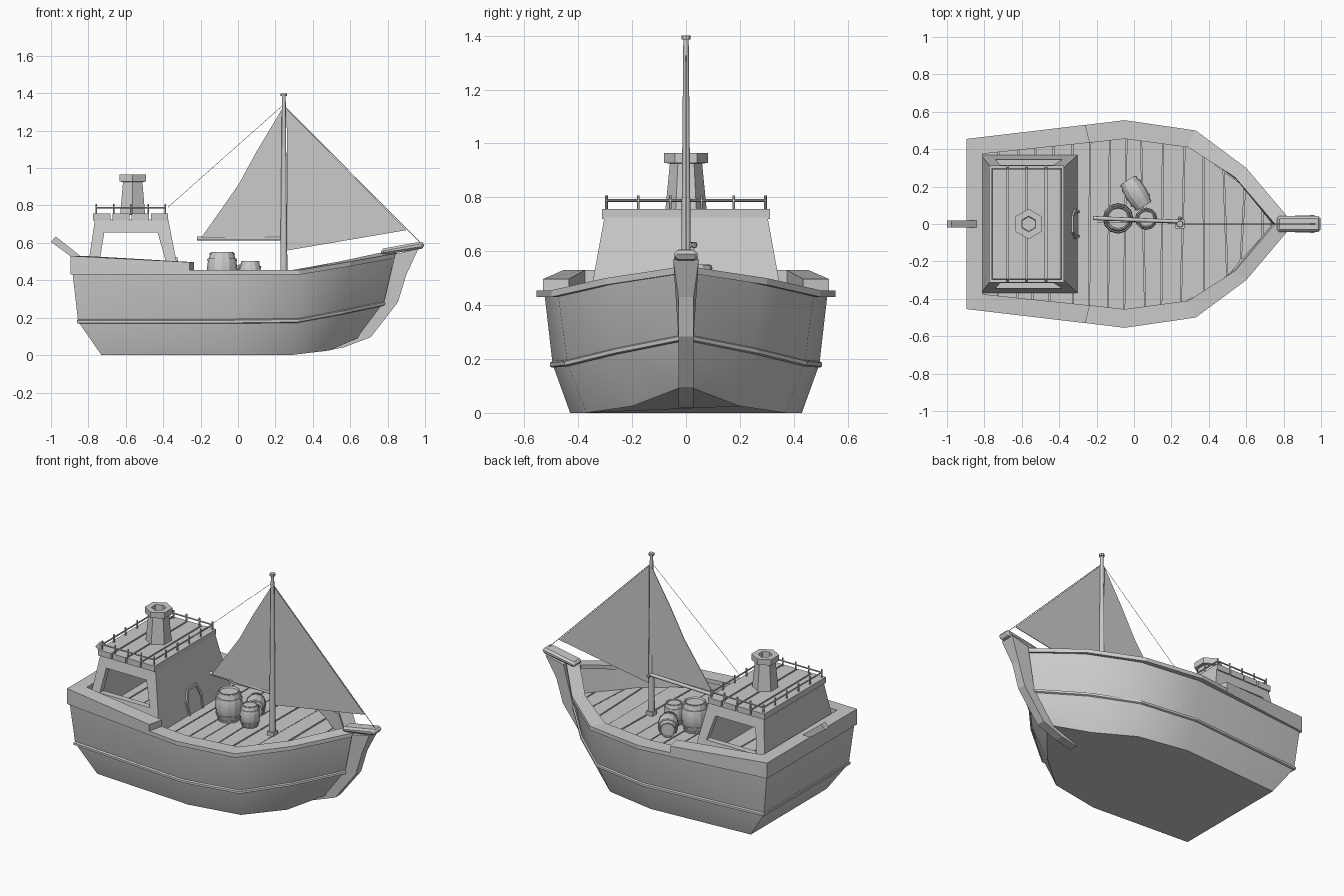
import bpy, bmesh, math, random
from mathutils import Vector, Matrix

if "Cube" in bpy.data.objects:
    bpy.data.objects.remove(bpy.data.objects["Cube"])

random.seed(3)


def finish(bm, name):
    bmesh.ops.remove_doubles(bm, verts=bm.verts, dist=1e-5)
    bmesh.ops.recalc_face_normals(bm, faces=bm.faces)
    me = bpy.data.meshes.new(name)
    bm.to_mesh(me)
    bm.free()
    ob = bpy.data.objects.new(name, me)
    bpy.context.collection.objects.link(ob)
    return ob


def smooth(ob, deg=35):
    bpy.ops.object.select_all(action='DESELECT')
    ob.select_set(True)
    bpy.context.view_layer.objects.active = ob
    bpy.ops.object.shade_smooth_by_angle(angle=math.radians(deg))


def sweep(name, sections, closed=False, caps=True, M=None):
    """Skin consecutive closed polygons; optionally join last to first."""
    bm = bmesh.new()
    rows = [[bm.verts.new(M @ Vector(p) if M else p) for p in s] for s in sections]
    n = len(rows[0])
    for i in range(len(rows) if closed else len(rows) - 1):
        a, b = rows[i], rows[(i + 1) % len(rows)]
        for j in range(n):
            k = (j + 1) % n
            bm.faces.new((a[j], a[k], b[k], b[j]))
    if caps and not closed:
        bm.faces.new(rows[0])
        bm.faces.new(rows[-1])
    return finish(bm, name)


def prism(name, xz, w, y=0):
    """Side-view outline extruded across y."""
    return sweep(name, [[(x, y + s * w, z) for x, z in xz] for s in (-1, 1)])


def rod(name, p, q, r1, r2=None, n=8):
    p, q = Vector(p), Vector(q)
    bm = bmesh.new()
    M = Matrix.Translation((p + q) / 2) @ (q - p).to_track_quat('Z', 'Y').to_matrix().to_4x4()
    bmesh.ops.create_cone(bm, cap_ends=True, segments=n, radius1=r1,
                          radius2=r1 if r2 is None else r2, depth=(q - p).length, matrix=M)
    return finish(bm, name)


def box(name, x0, x1, y0, y1, z0, z1):
    return sweep(name, [[(x0, y0, z), (x1, y0, z), (x1, y1, z), (x0, y1, z)] for z in (z0, z1)])


def frustum(name, lo, hi):
    return sweep(name, [[(x0, -y, z), (x1, -y, z), (x1, y, z), (x0, y, z)]
                        for x0, x1, y, z in (lo, hi)])


def mirror_ring(half):
    return half + [(x, -y, z) for x, y, z in reversed(half)]


DECK = .365
# hull shell: outline rings from keel up, over the edge and down to deck
bottom = [(-.73, .385, 0), (-.05, .43, 0), (.28, .37, 0), (.49, .2, .025), (.66, .004, .1)]
chine = [(-.855, .43, .18), (-.05, .495, .18), (.32, .44, .185), (.56, .255, .23), (.795, .004, .28)]
top = [(-.885, .445, .44), (-.05, .525, .44), (.33, .475, .44), (.595, .28, .485), (.835, .004, .53)]
inner = [(-.83, .39, .44), (-.05, .465, .44), (.3, .418, .44), (.55, .25, .485), (.765, .004, .53)]
deck = [(x - max(0, x - .5) * .1, y * (.96 if x > .5 else 1), DECK - .012) for x, y, z in inner]
smooth(sweep("hull", [mirror_ring(r) for r in (bottom, chine, top, inner, deck)]), 30)

# rubbing strake along the chine
strake = []
for x, y, z in mirror_ring(chine):
    ox, oy = x * 1.006, y + .01 * (1 if y > 0 else -1)
    strake.append([(x, y, z - .012), (ox, oy, z - .008), (ox, oy, z + .006), (x, y, z + .012)])
sweep("rubbing_strake", strake, closed=True)


# cap rail forward and raised bulwark aft
def rail(name, rows):
    half = [[(ox, oy, zt), (ox, oy, zb), (ix, iy, zb), (ix, iy, zt)]
            for ox, oy, ix, iy, zt, zb in rows]
    sweep(name, half + [[(x, -y, z) for x, y, z in s] for s in reversed(half)])


rail("cap_rail", [(-.265, .529, -.24, .434, .455, .43), (-.05, .555, -.05, .455, .455, .43),
                  (.33, .5, .29, .41, .455, .43), (.6, .3, .54, .25, .5, .475),
                  (.85, .004, .75, .004, .545, .52)])
rail("aft_bulwark", [(-.26, .53, -.236, .435, .497, .43), (-.895, .455, -.81, .375, .53, .43)])


# deck planks laid across the hull, slightly skewed
def half_width(x):
    for (xa, ya, _), (xb, yb, _) in zip(deck, deck[1:]):
        if x <= xb:
            return ya + (yb - ya) * (x - xa) / (xb - xa)
    return 0


x, skew = -.82, 0
while x < .7:
    x2 = min(x + random.uniform(.085, .12), .735)
    skew2 = random.uniform(-.012, .012) if x2 < .6 else 0
    zt = DECK + random.uniform(-.003, .003)
    a, b = x + .003, x2 - .003
    wa, wb = half_width(a), half_width(b)
    sweep("deck_plank", [[(a - skew, -wa, z), (b - skew2, -wb, z), (b + skew2, wb, z),
                          (a + skew, wa, z)] for z in (DECK - .02, zt)])
    x, skew = x2, skew2

# stem post flaring to the top, bow cap and tiller
stem = [(.84, .54), (.965, .57), (.9, .43), (.855, .283), (.71, .096), (.57, .043),
        (.46, .02), (.49, .06), (.66, .15), (.78, .28)]
sweep("stem_post", [[(x, s * (.028 + max(0, z - .43) * .14), z) for x, z in stem] for s in (-1, 1)])
cap = prism("bow_cap", [(.765, .535), (.765, .568), (.975, .606), (.997, .602), (.997, .578), (.98, .568)], .042)
bev = cap.modifiers.new("Bevel", 'BEVEL')
bev.width = .012
prism("tiller", [(-.975, .635), (-1, .605), (-.87, .51), (-.83, .52)], .02)

# cabin: hollow tapered walls with see-through side windows
cabin = frustum("cabin_walls", (-.82, -.30, .37, .355), (-.765, -.373, .303, .725))
cutters = [frustum("cabin_void", (-.79, -.33, .34, .30), (-.735, -.405, .27, .70)),
           prism("window_void", [(-.74, .5), (-.385, .5), (-.43, .655), (-.715, .655)], .6)]
for c in cutters:
    m = cabin.modifiers.new("Cut", 'BOOLEAN')
    m.operation, m.object, m.solver = 'DIFFERENCE', c, 'EXACT'
    c.hide_render = True
    c.hide_viewport = True


# door on the sloping cabin front
def on_front(y, z, out):
    return (-.30 - .073 * (z - .355) / .37 + out, y, z)


arch = [(-.07, .36), (-.08, .455), (-.045, .525), (.045, .525), (.08, .455), (.07, .36)]
small = [(y * .82, z if z < .37 else z - .014) for y, z in arch]
sweep("door_panel", [[on_front(y, z, o) for y, z in small] for o in (-.005, .003)])
frame = [[on_front(*p, -.005), on_front(*p, .01), on_front(*s, .01), on_front(*s, -.005)]
         for p, s in zip(arch, small)]
sweep("door_frame", frame)

# roof boards and railing
for i in range(4):
    x0 = -.775 + i * .103
    box("roof_board", x0, x0 + .093, -.312, .312, .72, .757)
xa, xb, yr = -.757, -.388, .295
corners = [(xa, -yr), (xb, -yr), (xb, yr), (xa, yr)]
for i, (p, q) in enumerate(zip(corners, corners[1:] + corners[:1])):
    rod("roof_rail", (*p, .788), (*q, .788), .005, n=6)
    n = 4 if i % 2 == 0 else 5
    for k in range(n):
        t = k / n
        u, v = p[0] + (q[0] - p[0]) * t, p[1] + (q[1] - p[1]) * t
        rod("rail_post", (u, v, .75), (u, v, .807), .005, n=6)


# hexagonal funnel with hollow cap
def ngon(r, z, n=6, a0=math.pi / 2):
    return [(r * math.cos(a0 + 2 * math.pi * i / n), r * math.sin(a0 + 2 * math.pi * i / n), z)
            for i in range(n)]


F = Matrix.Translation((-.563, 0, 0))
sweep("funnel", [ngon(r, z) for r, z in ((.077, .75), (.06, .925), (.081, .928), (.081, .965),
                                         (.042, .965), (.038, .87))], M=F)

# mast, boom and stays
mx = .245
box("mast_step", mx - .024, mx + .024, -.024, .024, DECK - .01, DECK + .025)
smooth(rod("mast", (mx, 0, DECK), (mx, 0, 1.385), .02, .01), 50)
rod("mast_cap", (mx, 0, 1.385), (mx, 0, 1.4), .017)
smooth(rod("boom", (-.22, .032, .624), (.25, .012, .624), .011), 50)
bm = bmesh.new()
bmesh.ops.create_icosphere(bm, subdivisions=1, radius=.013, matrix=Matrix.Translation((.245, .03, .622)))
finish(bm, "boom_joint")
rod("forestay", (mx + .01, 0, 1.325), (.975, 0, .6), .002, n=5)
rod("backstay", (mx, 0, 1.34), (-.375, 0, .79), .0012, n=5)

# sails
prism("mainsail", [(.235, 1.315), (.1, 1.09), (.005, .915), (-.1, .765), (-.195, .63), (.24, .63)], .002, .01)
prism("jib", [(.26, 1.315), (.9, .668), (.265, .56)], .002)


# barrels with hoops
def barrel(loc, r, h, M=Matrix()):
    T = Matrix.Translation(loc) @ M
    prof = [(.62, .45), (.66, .45), (.73, .5), (.92, .25), (1, 0), (.92, -.25), (.73, -.5),
            (.66, -.45), (.62, -.45)]
    smooth(sweep("barrel", [ngon(r * a, h * b, 12) for a, b in prof], M=T), 28)
    for s in (-1, 1):
        for a, b in ((.93, .28), (.79, .45)):
            ring = [(r * a - .004, h * (b - .035)), (r * a + .004, h * (b - .035)),
                    (r * a + .001, h * (b + .035)), (r * a - .006, h * (b + .035))]
            sweep("barrel_hoop", [ngon(q, s * z, 12) for q, z in ring], closed=True, M=T)


barrel((-.085, .03, DECK + .092), .082, .186)
barrel((.065, .028, DECK + .068), .06, .138)
lying = Matrix.Rotation(math.radians(-58), 4, 'Z') @ Matrix.Rotation(math.pi / 2, 4, 'Y')
barrel((.01, .165, DECK + .06), .06, .165, lying)
